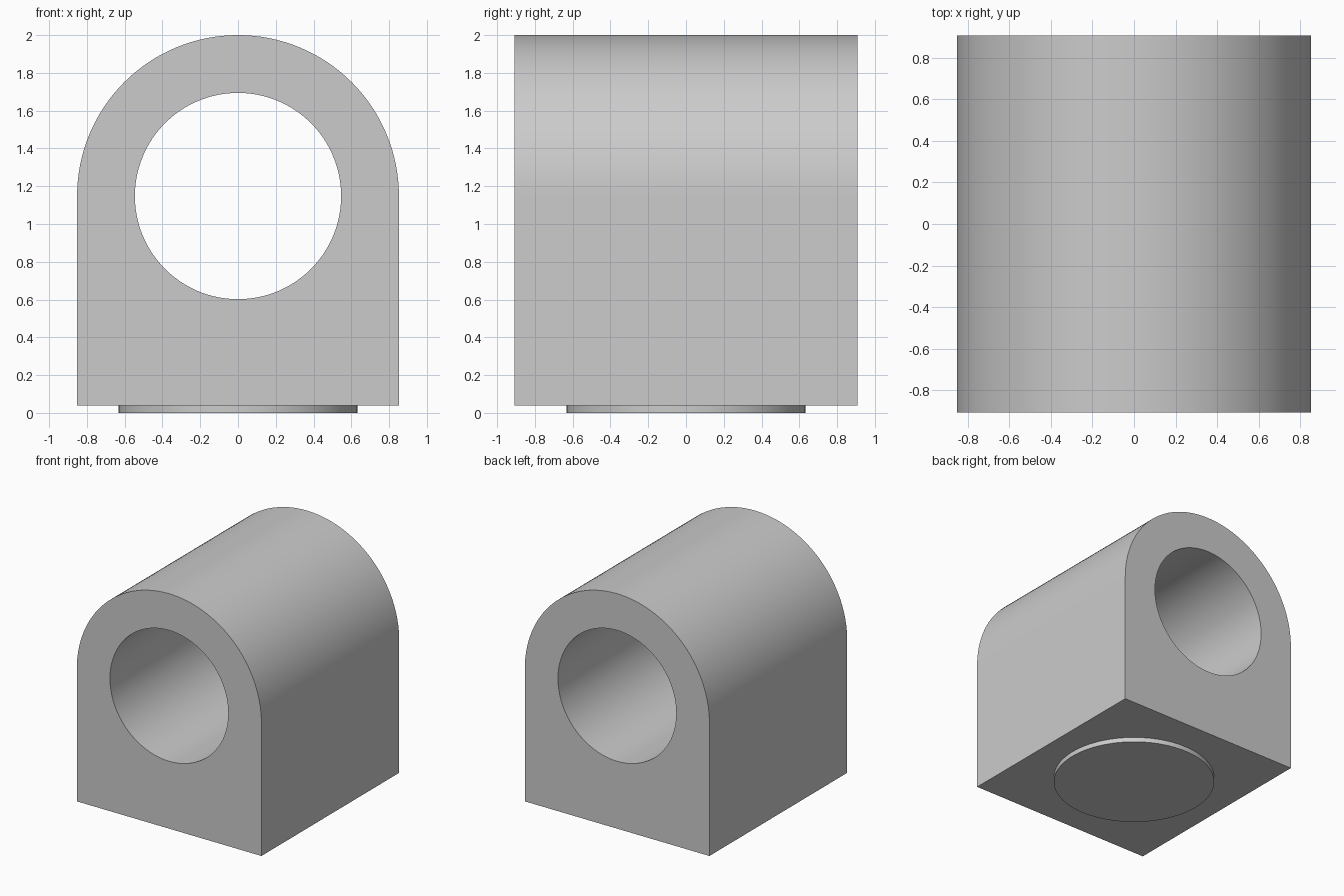
import bpy, bmesh
from math import pi, sin, cos, radians

if "Cube" in bpy.data.objects:
    bpy.data.objects.remove(bpy.data.objects["Cube"])

R_OUT, R_HOLE, AXIS_Z = 0.852, 0.546, 1.148
HALF_Y, BASE_Z = 0.908, 0.04
R_PAD = 0.632


def smooth(obj):
    bpy.ops.object.select_all(action='DESELECT')
    obj.select_set(True)
    bpy.context.view_layer.objects.active = obj
    bpy.ops.object.shade_smooth_by_angle(angle=radians(30))


def cylinder(name, radius, depth, location, rotation=(0, 0, 0)):
    bpy.ops.mesh.primitive_cylinder_add(vertices=128, radius=radius, depth=depth,
                                        location=location, rotation=rotation)
    obj = bpy.context.object
    obj.name = name
    return obj


# Arched block: square base with a half-round top, extruded along y
STEPS = 64
profile = [(-R_OUT, BASE_Z), (R_OUT, BASE_Z)]
profile += [(R_OUT * cos(pi * i / STEPS), AXIS_Z + R_OUT * sin(pi * i / STEPS))
            for i in range(STEPS + 1)]
bm = bmesh.new()
face = bm.faces.new([bm.verts.new((x, -HALF_Y, z)) for x, z in profile])
ext = bmesh.ops.extrude_face_region(bm, geom=[face], use_keep_orig=True)
bmesh.ops.translate(bm, vec=(0, 2 * HALF_Y, 0),
                    verts=[g for g in ext['geom'] if isinstance(g, bmesh.types.BMVert)])
bmesh.ops.recalc_face_normals(bm, faces=bm.faces)
mesh = bpy.data.meshes.new("bearing_block")
bm.to_mesh(mesh)
bm.free()
block = bpy.data.objects.new("bearing_block", mesh)
bpy.context.collection.objects.link(block)

# Round bore through the block
cutter = cylinder("bore_cutter", R_HOLE, 3, (0, 0, AXIS_Z), (pi / 2, 0, 0))
mod = block.modifiers.new("bore", 'BOOLEAN')
mod.operation = 'DIFFERENCE'
mod.solver = 'EXACT'
mod.object = cutter
bpy.context.view_layer.objects.active = block
bpy.ops.object.modifier_apply(modifier=mod.name)
bpy.data.objects.remove(cutter, do_unlink=True)
smooth(block)

# Round foot pad, set slightly into the underside
pad_height = BASE_Z + 0.02
smooth(cylinder("foot_pad", R_PAD, pad_height, (0, 0, pad_height / 2)))
